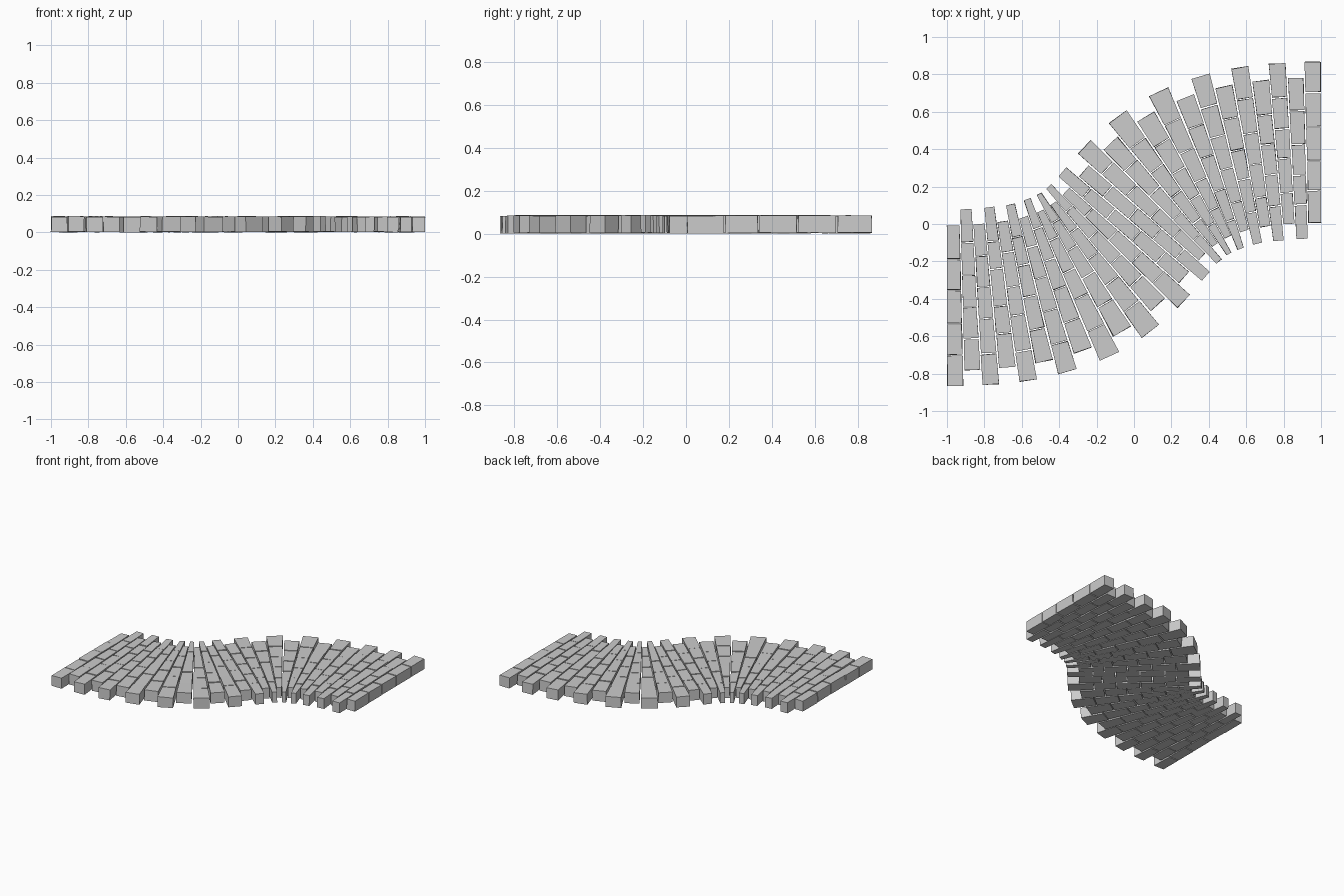
import bpy, bmesh, random
from mathutils import Vector, geometry

if "Cube" in bpy.data.objects:
    bpy.data.objects.remove(bpy.data.objects["Cube"])

random.seed(4)
ROWS, BRICKS = 28, 5
HALF_W, SHIFT = 0.43, 0.042      # half row length, alternate row offset
BOTTOM, TOP = 0.005, 0.086
GAP = 0.004                      # half joint width

# S-shaped centre line with horizontal ends
pts = geometry.interpolate_bezier(Vector((-1, -0.395, 0)), Vector((0.33, -0.395, 0)),
                                  Vector((-0.33, 0.395, 0)), Vector((1, 0.395, 0)), 400)
dist = [0.0]
for a, b in zip(pts, pts[1:]):
    dist.append(dist[-1] + (b - a).length)
LENGTH = dist[-1]


def on_path(s, v, z):
    """Point at distance s along the path and v across it."""
    s = min(max(s, 0.0), LENGTH)
    i = 0
    while i < len(dist) - 2 and dist[i + 1] < s:
        i += 1
    f = (s - dist[i]) / (dist[i + 1] - dist[i])
    p = pts[i].lerp(pts[i + 1], f)
    t = (pts[min(i + 2, 399)] - pts[max(i - 1, 0)]).normalized()
    return p + Vector((-t.y, t.x, 0)) * v + Vector((0, 0, z))


def jit(a):
    return random.uniform(-a, a)


def add_brick(bm, s0, s1, v0, v1):
    """One slightly uneven block bent to the path."""
    lift = jit(0.002)
    vs = [bm.verts.new(on_path(s + jit(0.0015), v + jit(0.002), z + lift + jit(0.0015)))
          for z in (BOTTOM, TOP) for s, v in ((s0, v0), (s1, v0), (s1, v1), (s0, v1))]
    for f in ((3, 2, 1, 0), (4, 5, 6, 7), (0, 1, 5, 4), (1, 2, 6, 5), (2, 3, 7, 6), (3, 0, 4, 7)):
        bm.faces.new([vs[k] for k in f])


# Rows of bricks, staggered by half a brick
bm = bmesh.new()
pitch, size = LENGTH / ROWS, 2 * HALF_W / BRICKS
for r in range(ROWS):
    off = -SHIFT if r % 2 == 0 else SHIFT
    cuts = [-HALF_W + off + k * size + (jit(0.014) if 0 < k < BRICKS else 0)
            for k in range(BRICKS + 1)]
    s0 = r * pitch + (GAP if r else 0)
    s1 = (r + 1) * pitch - (GAP if r < ROWS - 1 else 0)
    for k in range(BRICKS):
        add_brick(bm, s0, s1, cuts[k] + (GAP * 0.8 if k else 0),
                  cuts[k + 1] - (GAP * 0.8 if k < BRICKS - 1 else 0))

# Rest on the ground
low = min(v.co.z for v in bm.verts)
bmesh.ops.translate(bm, verts=bm.verts, vec=(0, 0, -low))
bmesh.ops.recalc_face_normals(bm, faces=bm.faces)
mesh = bpy.data.meshes.new("path_bricks")
bm.to_mesh(mesh)
bm.free()
bpy.context.collection.objects.link(bpy.data.objects.new("path_bricks", mesh))
